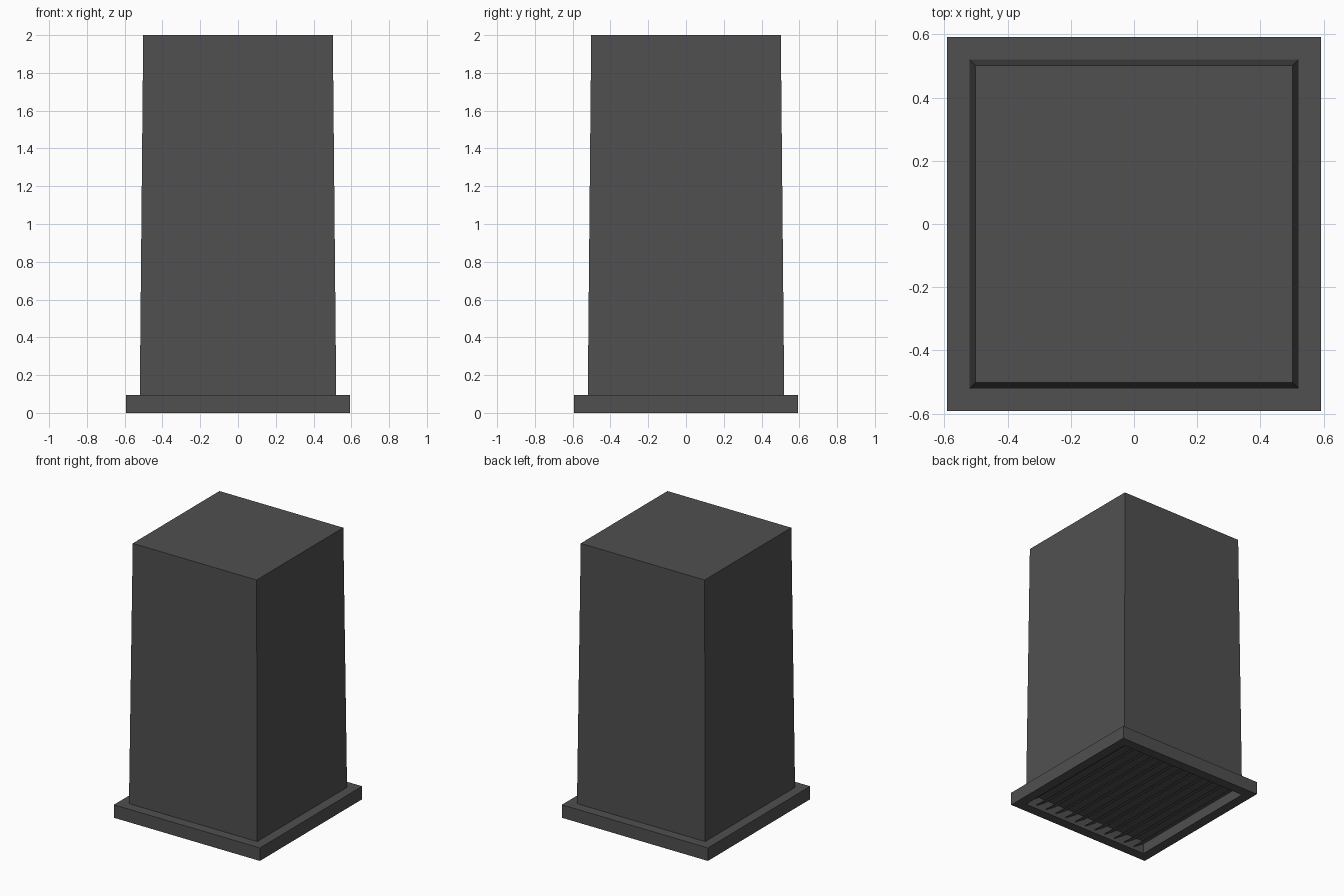
import bpy, bmesh
from math import sqrt

cube = bpy.data.objects.get("Cube")
if cube:
    bpy.data.objects.remove(cube, do_unlink=True)

GREY = (0.08, 0.08, 0.08, 1)
metal = bpy.data.materials.new("dark grey metal")
metal.use_nodes = True
metal.diffuse_color = GREY
metal.node_tree.nodes["Principled BSDF"].inputs["Base Color"].default_value = GREY

OUTER, OPENING, TOP = 0.592, 0.52, 0.502
RIM_HEIGHT, HEIGHT = 0.095, 2.0
SLATS = 12
SLAT_LOW, SLAT_HIGH = 0.02, 0.075


def finish(name, bm):
    bmesh.ops.recalc_face_normals(bm, faces=bm.faces)
    mesh = bpy.data.meshes.new(name)
    bm.to_mesh(mesh)
    bm.free()
    mesh.materials.append(metal)
    obj = bpy.data.objects.new(name, mesh)
    bpy.context.collection.objects.link(obj)
    return obj


def square(bm, half, z):
    return [bm.verts.new((sx * half, sy * half, z))
            for sx, sy in ((-1, -1), (1, -1), (1, 1), (-1, 1))]


def bridge(bm, a, b):
    for i in range(4):
        j = (i + 1) % 4
        bm.faces.new((a[i], a[j], b[j], b[i]))


# Tapered duct, closed at the top and just above the slats
bm = bmesh.new()
low, high = square(bm, OPENING, RIM_HEIGHT), square(bm, TOP, HEIGHT)
bridge(bm, low, high)
bm.faces.new(low)
bm.faces.new(high)
finish("duct_body", bm)

# Square flange, open in the middle
bm = bmesh.new()
loops = [square(bm, half, z) for half, z in
         ((OUTER, 0), (OUTER, RIM_HEIGHT), (OPENING, RIM_HEIGHT), (OPENING, 0))]
for i in range(4):
    bridge(bm, loops[i], loops[(i + 1) % 4])
finish("base_flange", bm)

# Slanted slats across the opening
pitch = 2 * OPENING / SLATS
thickness = 0.006
for n in range(SLATS):
    x = -OPENING + n * pitch
    bm = bmesh.new()
    section = [(x, SLAT_HIGH), (x + pitch, SLAT_LOW),
               (x + pitch, SLAT_LOW + thickness), (x, SLAT_HIGH + thickness)]
    front = [bm.verts.new((px, -OPENING, pz)) for px, pz in section]
    back = [bm.verts.new((px, OPENING, pz)) for px, pz in section]
    bridge(bm, front, back)
    bm.faces.new(front)
    bm.faces.new(back)
    finish(f"vent_slat_{n + 1}", bm)
